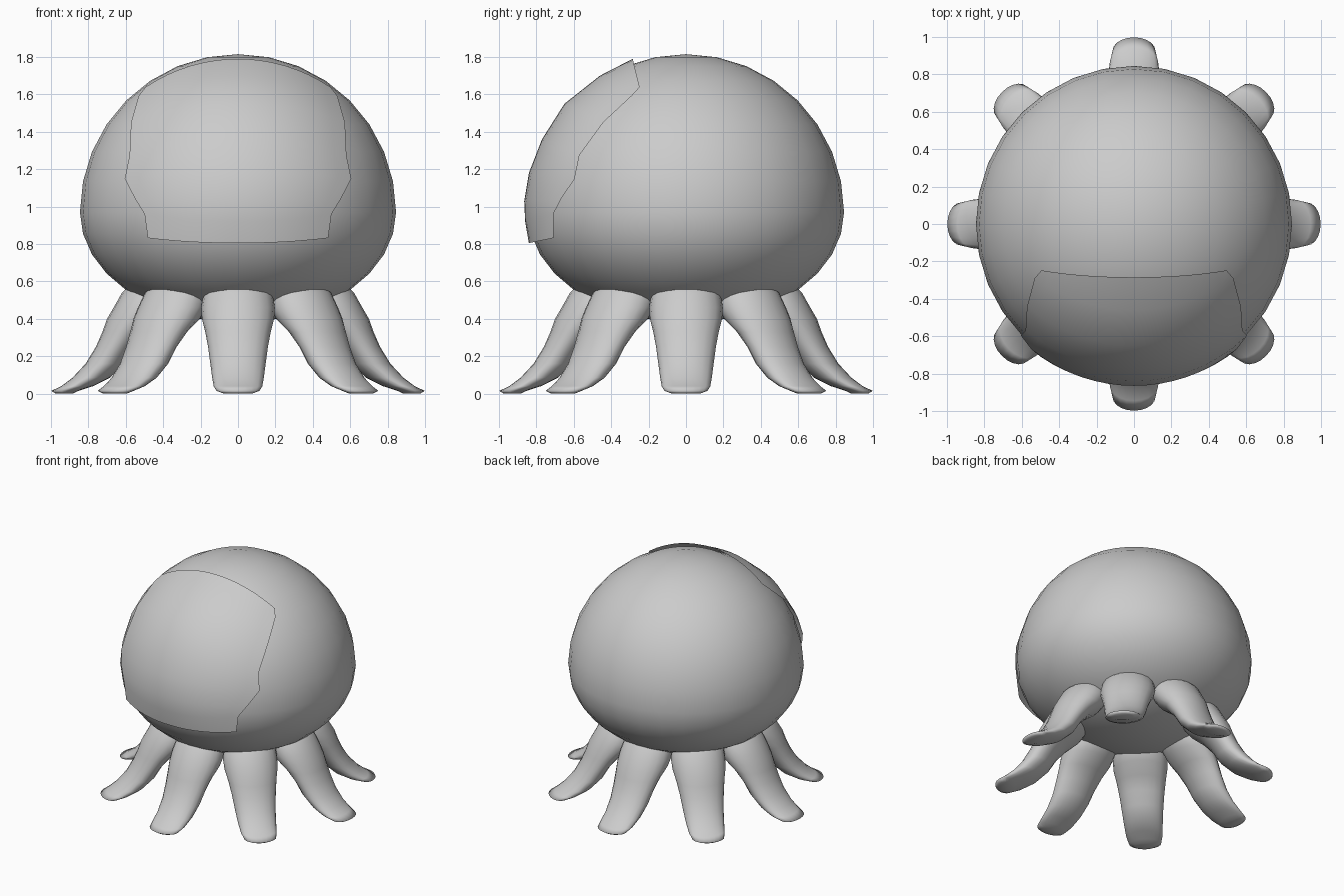
import bpy, bmesh, math
from mathutils import Vector

if "Cube" in bpy.data.objects:
    bpy.data.objects.remove(bpy.data.objects["Cube"])

CENTER_Z = 0.97


def make_object(name, bm):
    bmesh.ops.recalc_face_normals(bm, faces=bm.faces)
    mesh = bpy.data.meshes.new(name)
    bm.to_mesh(mesh)
    bm.free()
    for p in mesh.polygons:
        p.use_smooth = True
    ob = bpy.data.objects.new(name, mesh)
    bpy.context.collection.objects.link(ob)
    return ob


# Head: round dome with a flatter underside
bm = bmesh.new()
bmesh.ops.create_uvsphere(bm, u_segments=32, v_segments=16, radius=0.845)
for v in bm.verts:
    if v.co.z < 0:
        v.co.z *= 0.59 / 0.845
    v.co.z += CENTER_Z
make_object("head", bm)

# Face panel: thin sheet hugging the front of the head
# rows: centre (y, z) and right-hand edge (x, y, z)
rows = [
    ((-0.84, 0.805), (0.49, -0.72, 0.83)),
    ((-0.86, 0.92), (0.50, -0.71, 0.96)),
    ((-0.865, 1.03), (0.55, -0.67, 1.04)),
    ((-0.84, 1.18), (0.61, -0.60, 1.15)),
    ((-0.77, 1.36), (0.59, -0.58, 1.28)),
    ((-0.65, 1.55), (0.57, -0.44, 1.45)),
    ((-0.46, 1.70), (0.53, -0.29, 1.59)),
    ((-0.285, 1.79), (0.50, -0.25, 1.645)),
]
SHEET_R, N = 0.868, 8
bm = bmesh.new()
grid = []
for (cy, cz), edge in rows:
    c = Vector((0, cy, cz - CENTER_Z))
    e = Vector((edge[0], edge[1], edge[2] - CENTER_Z))
    line = []
    for i in range(-N, N + 1):
        t = abs(i) / N
        # curve from centre to edge so that rows meet the centre line squarely
        p = c.lerp(e, t * t)
        p.x = e.x * t
        p = p.normalized() * (c.length * (1 - t) + SHEET_R * t)
        if i < 0:
            p.x = -p.x
        line.append(bm.verts.new((p.x, p.y, p.z + CENTER_Z)))
    grid.append(line)
for a, b in zip(grid, grid[1:]):
    for i in range(2 * N):
        bm.faces.new((a[i], a[i + 1], b[i + 1], b[i]))
panel = make_object("face_panel", bm)
if panel.data.polygons[N].normal.y > 0:
    panel.data.flip_normals()

# Tentacles: lofted ellipses (height, distance out, half depth, half width)
sections = [
    (0.62, 0.40, 0.14, 0.14), (0.54, 0.46, 0.16, 0.185),
    (0.46, 0.50, 0.165, 0.197), (0.40, 0.54, 0.16, 0.193),
    (0.33, 0.60, 0.125, 0.175), (0.25, 0.655, 0.105, 0.16),
    (0.16, 0.71, 0.105, 0.148), (0.085, 0.785, 0.10, 0.138),
    (0.04, 0.86, 0.085, 0.13), (0.015, 0.925, 0.073, 0.115),
    (0.0, 0.93, 0.045, 0.075),
]
SEG = 20


def tentacle(name, angle):
    bm = bmesh.new()
    rings = []
    for z, r, depth, width in sections:
        ring = []
        for k in range(SEG):
            a = 2 * math.pi * k / SEG
            x, y = r + depth * math.cos(a), width * math.sin(a)
            ring.append(bm.verts.new((x, y, z)))
        rings.append(ring)
    for a, b in zip(rings, rings[1:]):
        for k in range(SEG):
            j = (k + 1) % SEG
            bm.faces.new((a[k], a[j], b[j], b[k]))
    bm.faces.new(rings[0])
    bm.faces.new(rings[-1])
    make_object(name, bm).rotation_euler.z = angle


for n in range(8):
    tentacle(f"tentacle_{n + 1}", n * math.pi / 4)
